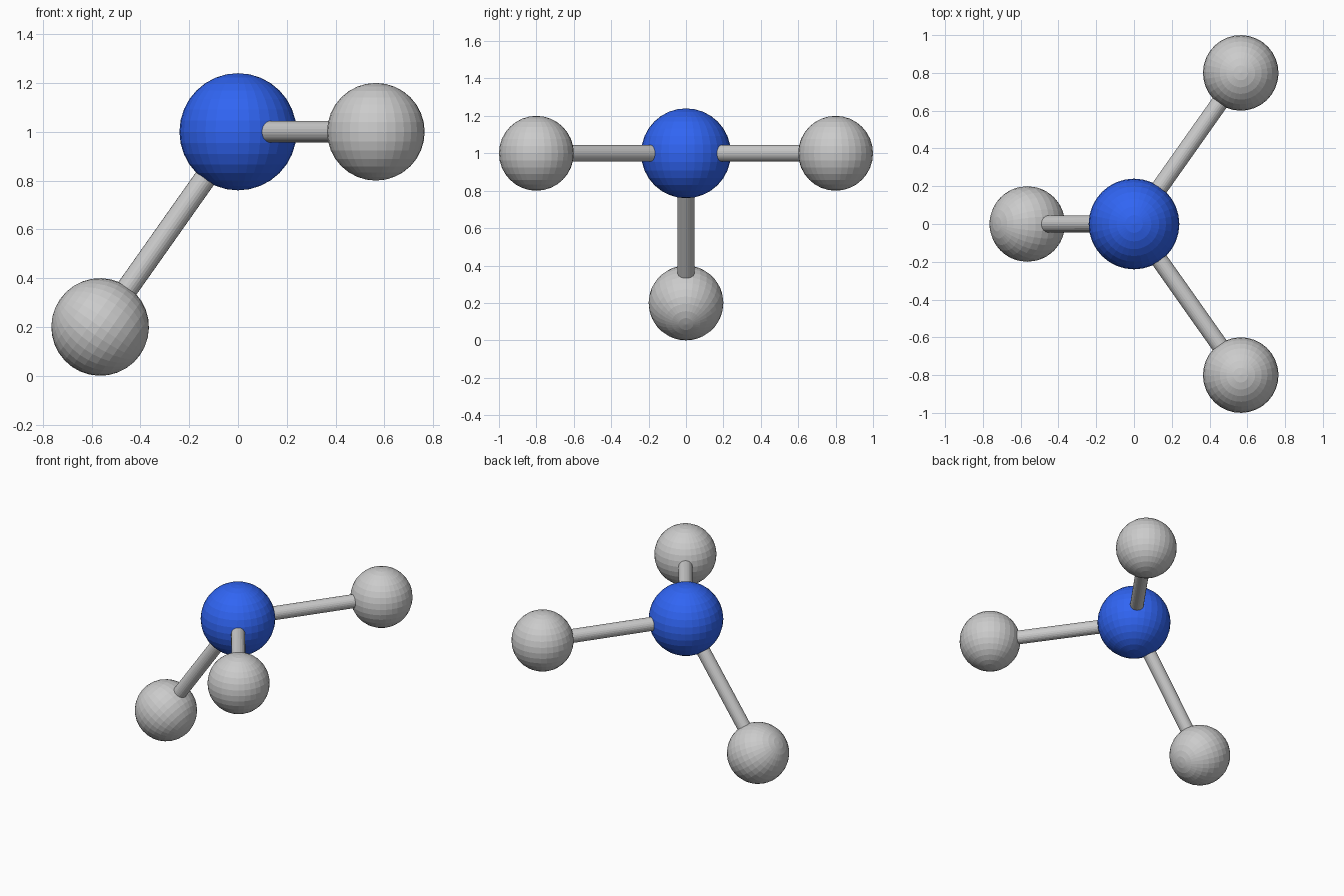
import bpy
from mathutils import Vector

if "Cube" in bpy.data.objects:
    bpy.data.objects.remove(bpy.data.objects["Cube"])

CENTRE = Vector((0, 0, 1))
R_CENTRE, R_OUTER, R_BOND = 0.24, 0.2, 0.045


def material(name, rgb):
    m = bpy.data.materials.new(name)
    m.diffuse_color = (*rgb, 1)
    m.use_nodes = True
    m.node_tree.nodes["Principled BSDF"].inputs["Base Color"].default_value = m.diffuse_color
    return m


def sphere(name, loc, radius, rot=(0, 0, 0)):
    bpy.ops.mesh.primitive_uv_sphere_add(segments=32, ring_count=16, radius=radius,
                                         location=loc, rotation=rot)
    bpy.context.object.name = name
    return bpy.context.object


def rod(name, a, b):
    d = b - a
    bpy.ops.mesh.primitive_cylinder_add(vertices=24, radius=R_BOND, depth=d.length,
                                        location=(a + b) / 2,
                                        rotation=d.to_track_quat('Z', 'Y').to_euler())
    bpy.context.object.name = name


# Central blue atom
core = sphere("central_atom", CENTRE, R_CENTRE)
core.data.materials.append(material("blue", (0.03, 0.13, 0.9)))

# Three outer atoms, each turned along its bond
ends = {
    "front": Vector((0.565, -0.8, 1)),
    "back": Vector((0.565, 0.8, 1)),
    "lower": Vector((-0.565, 0, 0.2)),
}
for side, p in ends.items():
    turn = (p - CENTRE).to_track_quat('X', 'Z').to_euler()
    sphere(side + "_outer_atom", p, R_OUTER, turn)
    rod(side + "_bond", CENTRE, p)
